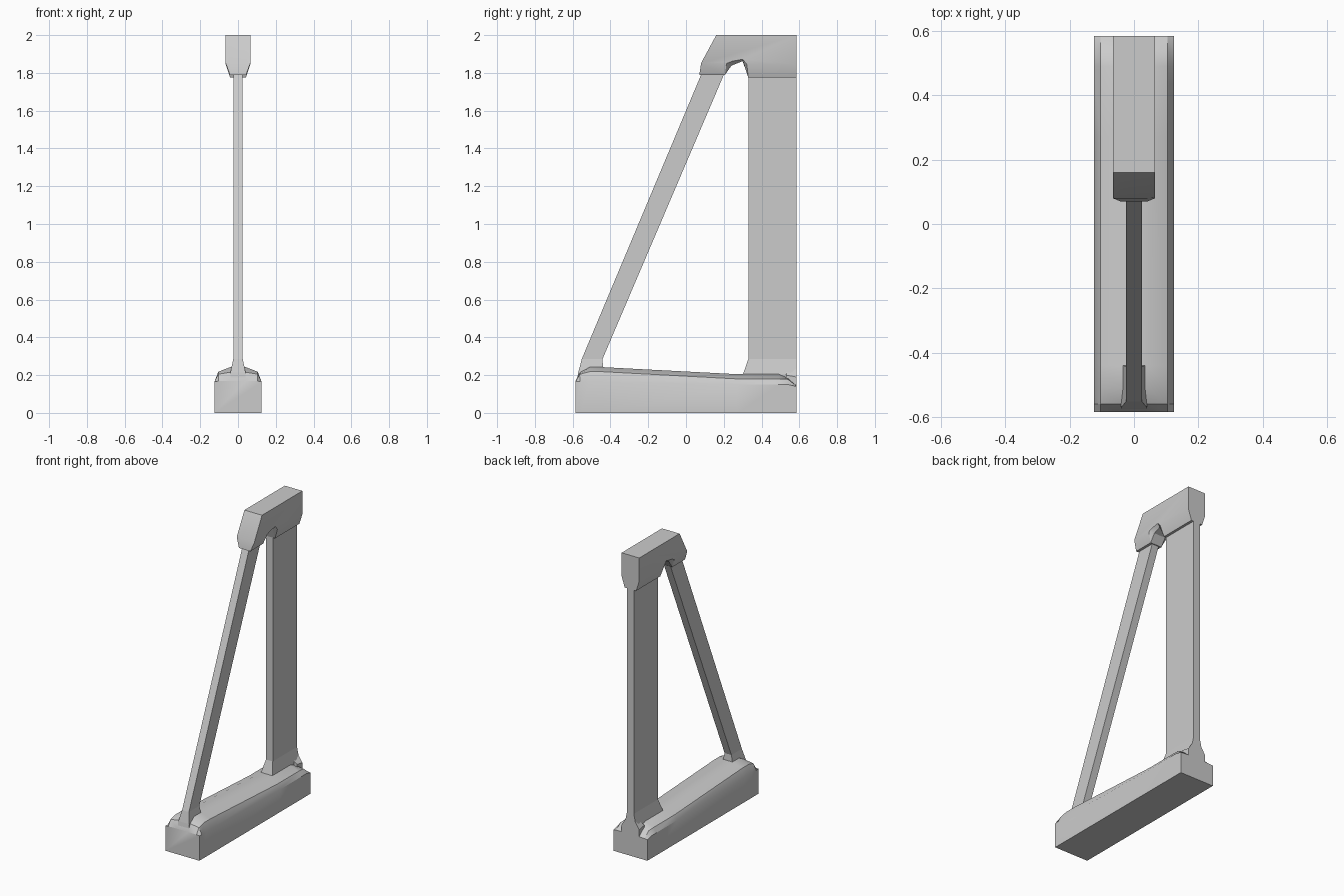
import bpy, bmesh, math

if "Cube" in bpy.data.objects:
    bpy.data.objects.remove(bpy.data.objects["Cube"])


def loft(name, rings, smooth=0):
    """Skin a list of equal-length rings and close both ends."""
    bm = bmesh.new()
    rows = [[bm.verts.new(p) for p in r] for r in rings]
    n = len(rows[0])
    for a, b in zip(rows, rows[1:]):
        for i in range(n):
            j = (i + 1) % n
            bm.faces.new((a[i], a[j], b[j], b[i]))
    bm.faces.new(rows[0])
    bm.faces.new(rows[-1][::-1])
    bmesh.ops.recalc_face_normals(bm, faces=bm.faces)
    mesh = bpy.data.meshes.new(name)
    bm.to_mesh(mesh)
    bm.free()
    ob = bpy.data.objects.new(name, mesh)
    bpy.context.collection.objects.link(ob)
    if smooth:
        bpy.ops.object.select_all(action='DESELECT')
        ob.select_set(True)
        bpy.context.view_layer.objects.active = ob
        bpy.ops.object.shade_smooth_by_angle(angle=math.radians(smooth))
    return ob


def rect(z, w, y0, y1):
    return [(-w, y0, z), (w, y0, z), (w, y1, z), (-w, y1, z)]


# Base beam: y, then heights of side edge, shoulder and crown
base = [(-0.585, 0.165, 0.168, 0.17), (-0.56, 0.165, 0.205, 0.215),
        (-0.51, 0.165, 0.218, 0.242), (-0.44, 0.165, 0.218, 0.242),
        (0.27, 0.15, 0.18, 0.205), (0.49, 0.15, 0.18, 0.205),
        (0.54, 0.15, 0.178, 0.185), (0.585, 0.14, 0.142, 0.145)]
rings = []
for y, side, shoulder, crown in base:
    half = [(0.125, 0), (0.125, side), (0.104, shoulder), (0.042, crown)]
    rings.append([(x, y, z) for x, z in half] +
                 [(-x, y, z) for x, z in reversed(half)])
loft("base_beam", rings, 30)

# Upright post with flared foot
loft("upright_post", [rect(0.10, 0.045, 0.30, 0.585), rect(0.205, 0.042, 0.302, 0.585),
                      rect(0.285, 0.025, 0.33, 0.585), rect(1.84, 0.025, 0.33, 0.585)])

# Slanted brace with flared foot
loft("diagonal_brace", [rect(0.16, 0.042, -0.58, -0.43), rect(0.215, 0.04, -0.57, -0.438),
                        rect(0.285, 0.025, -0.552, -0.442), rect(1.85, 0.025, 0.105, 0.226)])

# Small gusset fins: front pair beside the brace, rear pair behind the post
for side, label in ((1, "right"), (-1, "left")):
    for end, y0, y1, top in (("front", -0.56, -0.53, 0.225), ("rear", 0.585, 0.53, 0.26)):
        loft(f"{end}_gusset_{label}",
             [[(side * 0.02, y0, 0.14), (side * 0.02, y1, 0.14),
               (side * 0.02, y1, top - 0.03), (side * 0.02, y0, top)],
              [(side * 0.065, y0, 0.14), (side * 0.065, y1, 0.14),
               (side * 0.065, y1, 0.20), (side * 0.065, y0, 0.19)]])

# Top cap: side outline, narrowing towards the underside
core = [(0.16, 2.0), (0.585, 2.0), (0.585, 1.775), (0.33, 1.775), (0.30, 1.862),
        (0.24, 1.838), (0.205, 1.788), (0.07, 1.788), (0.08, 1.85)]
outer = [(0.16, 2.0), (0.585, 2.0), (0.585, 1.845), (0.322, 1.845), (0.30, 1.872),
         (0.245, 1.862), (0.215, 1.85), (0.08, 1.85), (0.082, 1.856)]
layers = [(-0.065, outer), (-0.042, core), (0.042, core), (0.065, outer)]
loft("top_cap", [[(x, y, z) for y, z in prof] for x, prof in layers], 25)
